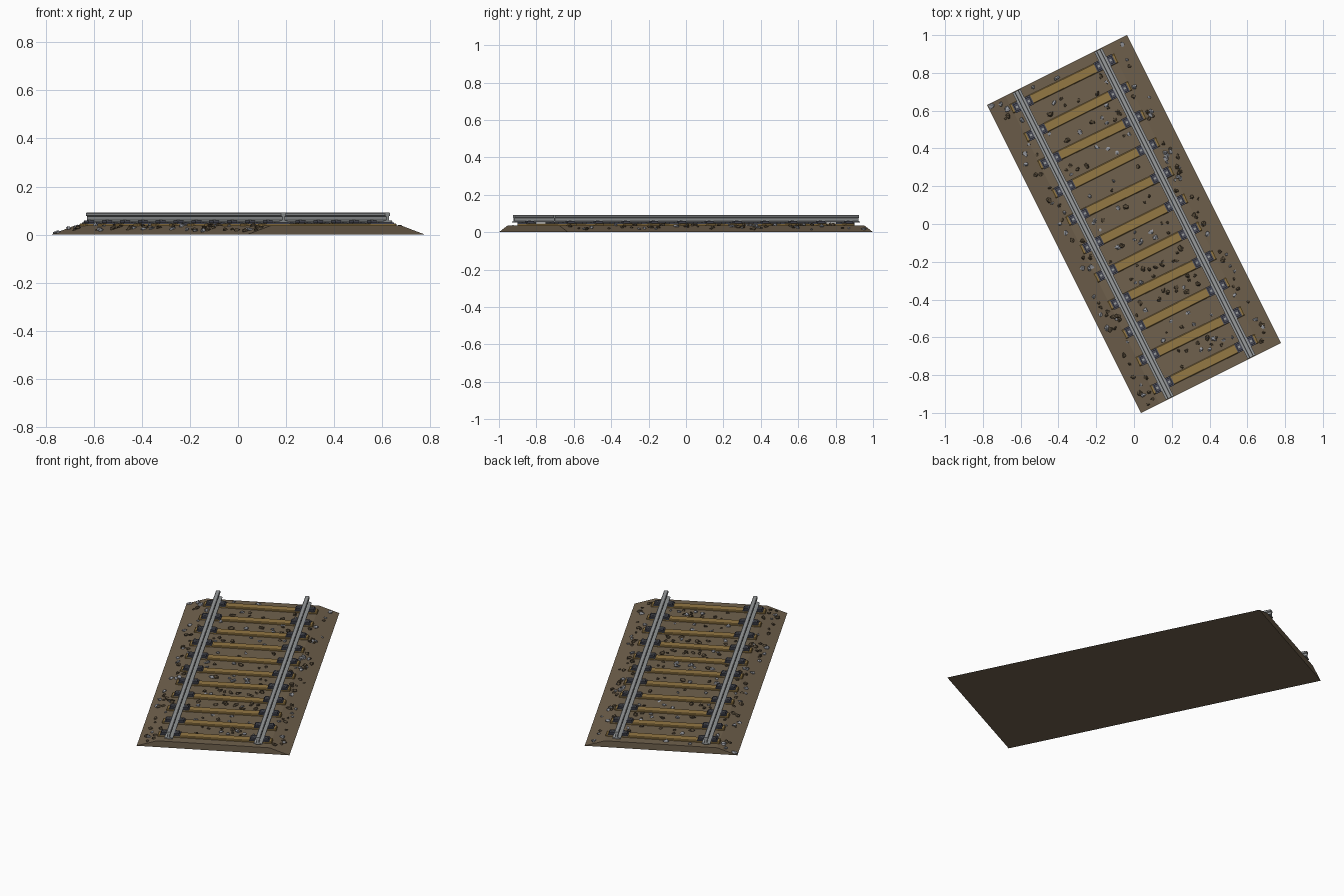
import bpy, bmesh, math, random
from mathutils import Matrix, Vector

if "Cube" in bpy.data.objects:
    bpy.data.objects.remove(bpy.data.objects["Cube"])

random.seed(7)
TURN = Matrix.Rotation(math.atan2(0.37, 0.74), 4, 'Z')   # track lies diagonally


def srgb(r, g, b):
    f = lambda c: (c / 255 / 12.92) if c < 10 else ((c / 255 + 0.055) / 1.055) ** 2.4
    return (f(r), f(g), f(b), 1)


def material(name, *rgb):
    m = bpy.data.materials.new(name)
    m.diffuse_color = srgb(*rgb)
    m.use_nodes = True
    m.node_tree.nodes["Principled BSDF"].inputs["Base Color"].default_value = m.diffuse_color
    return m


EARTH = material("earth", 112, 97, 77)
WOOD = material("wood", 148, 120, 68)
STEEL = material("steel", 152, 155, 156)
IRON = material("dark iron", 72, 74, 86)
BROWN_STONE = material("brown stone", 84, 72, 55)
GREY_STONE = material("grey stone", 150, 152, 158)


def finish(name, bm, *mats):
    bmesh.ops.recalc_face_normals(bm, faces=bm.faces)
    bm.transform(TURN)
    me = bpy.data.meshes.new(name)
    bm.to_mesh(me)
    bm.free()
    for m in mats:
        me.materials.append(m)
    ob = bpy.data.objects.new(name, me)
    bpy.context.collection.objects.link(ob)
    return ob


def extrude_profile(bm, pts, half_len, x=0):
    """Extrude an x/z outline along the track."""
    ends = [[bm.verts.new((x + px, s * half_len, pz)) for px, pz in pts] for s in (-1, 1)]
    bm.faces.new(ends[0])
    bm.faces.new(ends[1])
    n = len(pts)
    for i in range(n):
        j = (i + 1) % n
        bm.faces.new((ends[0][i], ends[0][j], ends[1][j], ends[1][i]))


def box(bm, centre, size, spin=0, mat=0):
    m = (Matrix.Translation(centre) @ Matrix.Rotation(spin, 4, 'Z')
         @ Matrix.Diagonal((*size, 1)))
    vs = bmesh.ops.create_cube(bm, size=1, matrix=m)['verts']
    for f in {f for v in vs for f in v.link_faces}:
        f.material_index = mat


def mirrored(half):
    return half + [(-x, z) for x, z in reversed(half)]


# Ballast bed: trapezoid section with upright ends
BED_W, BED_TOP_W, BED_L, BED_H = 0.414, 0.305, 0.912, 0.037
bm = bmesh.new()
extrude_profile(bm, mirrored([(BED_W, 0), (BED_TOP_W, BED_H)]), BED_L)
finish("ballast_bed", bm, EARTH)

# Rails: foot, thin web and head
RAIL_X = 0.242
RAIL = mirrored([(0.023, 0.051), (0.023, 0.055), (0.006, 0.060), (0.006, 0.076),
                 (0.012, 0.079), (0.012, 0.088), (0.009, 0.091)])
for side, label in ((-1, "left"), (1, "right")):
    bm = bmesh.new()
    extrude_profile(bm, RAIL, 0.908, side * RAIL_X)
    finish(label + "_rail", bm, STEEL)

# Sleepers, each with a chair and clamps under both rails
sleepers, chairs = bmesh.new(), bmesh.new()
SLEEPER_Y = [-0.831 + 0.1662 * i for i in range(11)]
for y in SLEEPER_Y:
    box(sleepers, (0, y, 0.035), (0.62, 0.052, 0.024), random.uniform(-0.015, 0.015))
    for s in (-1, 1):
        x = s * RAIL_X
        box(chairs, (x, y, 0.048), (0.108, 0.054, 0.006))
        for k in (-1, 1):
            box(chairs, (x + k * 0.035, y, 0.054), (0.026, 0.040, 0.010))
            box(chairs, (x + k * 0.035, y, 0.060), (0.011, 0.011, 0.006), mat=1)
ob = finish("sleepers", sleepers, WOOD)
bev = ob.modifiers.new("worn_edges", 'BEVEL')
bev.width, bev.segments = 0.004, 1
finish("rail_chairs", chairs, IRON, STEEL)


# Loose stones: squashed, jittered low-poly lumps scattered on the bed
def stone(bm, x, y, size):
    z = BED_H * min(1, (BED_W - abs(x)) / (BED_W - BED_TOP_W))
    m = (Matrix.Translation((x, y, z + size * 0.15))
         @ Matrix.Rotation(random.uniform(0, 6.28), 4, 'Z')
         @ Matrix.Rotation(random.uniform(-0.4, 0.4), 4, 'X')
         @ Matrix.Diagonal((size, size * random.uniform(0.6, 0.9), size * 0.55, 1)))
    for v in bmesh.ops.create_icosphere(bm, subdivisions=1, radius=1, matrix=m)['verts']:
        v.co += Vector([random.uniform(-0.25, 0.25) * size for _ in range(3)])


brown, grey = bmesh.new(), bmesh.new()
count = 0
while count < 210:
    x = random.uniform(-0.375, 0.375)
    y = random.uniform(-0.89, 0.89)
    on_sleeper = abs(x) < 0.32 and min(abs(y - c) for c in SLEEPER_Y) < 0.037
    if on_sleeper or abs(abs(x) - RAIL_X) < 0.035:
        continue
    stone(brown if random.random() < 0.6 else grey, x, y, random.uniform(0.009, 0.018))
    count += 1
stone(grey, -0.395, 0.895, 0.016)
finish("brown_stones", brown, BROWN_STONE)
finish("grey_stones", grey, GREY_STONE)
